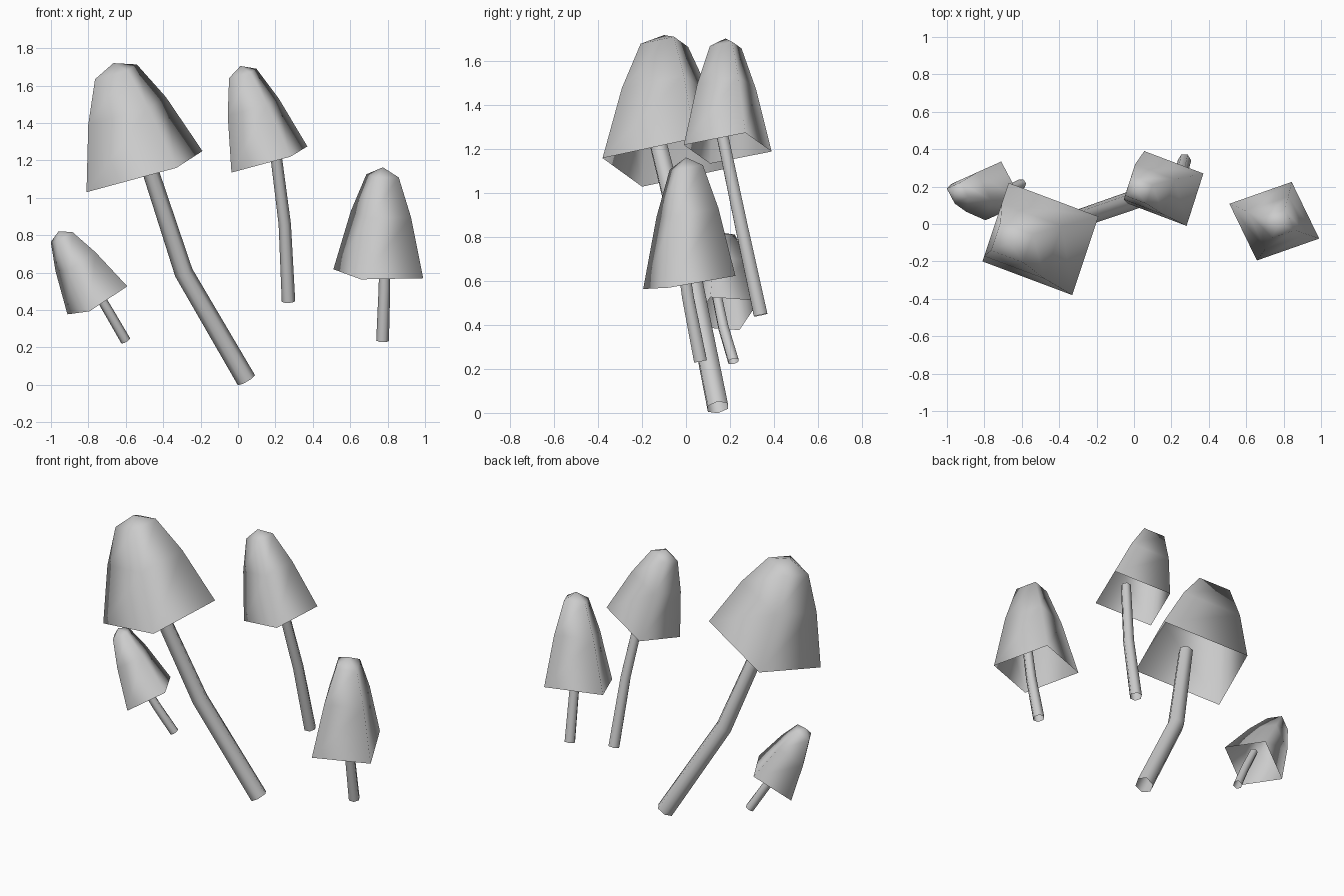
import bpy, bmesh, math
from mathutils import Vector

cube = bpy.data.objects.get("Cube")
if cube:
    bpy.data.objects.remove(cube, do_unlink=True)

grey = bpy.data.materials.new("plain_grey")
grey.use_nodes = True
colour = (0.6, 0.6, 0.6, 1)
grey.diffuse_color = colour
grey.node_tree.nodes["Principled BSDF"].inputs["Base Color"].default_value = colour


def finish(bm, name):
    mesh = bpy.data.meshes.new(name)
    bm.to_mesh(mesh)
    bm.free()
    mesh.materials.append(grey)
    mesh.shade_smooth()
    obj = bpy.data.objects.new(name, mesh)
    bpy.context.collection.objects.link(obj)


def bridge(bm, low, high):
    n = len(low)
    for i in range(n):
        j = (i + 1) % n
        bm.faces.new((low[i], low[j], high[j], high[i]))


def cap(name, centre, apex, corner_a, corner_b):
    """Open four-sided bell: shrinking rings along the axis, closed by a tip."""
    bm = bmesh.new()
    c, tip = Vector(centre), Vector(apex)
    a, b = Vector(corner_a), Vector(corner_b)
    if a.cross(b).dot(tip - c) < 0:
        b = -b
    previous = None
    for along, size in ((0, 1), (0.56, 0.67), (0.92, 0.36)):
        ring = [bm.verts.new(c.lerp(tip, along) + size * v) for v in (a, b, -a, -b)]
        if previous:
            bridge(bm, previous, ring)
        previous = ring
    top = bm.verts.new(tip)
    for i in range(4):
        bm.faces.new((previous[i], previous[(i + 1) % 4], top))
    finish(bm, name)


def stem(name, path, radii, sides=6):
    """Open tapered tube through three points."""
    bm = bmesh.new()
    pts = [Vector(p) for p in path]
    previous = None
    for i, (p, r) in enumerate(zip(pts, radii)):
        axis = (pts[min(i + 1, 2)] - pts[max(i - 1, 0)]).normalized()
        u = axis.cross(Vector((0, 1, 0))).normalized()
        v = axis.cross(u)
        angles = [math.tau * k / sides for k in range(sides)]
        ring = [bm.verts.new(p + r * (math.cos(t) * u + math.sin(t) * v)) for t in angles]
        if previous:
            bridge(bm, previous, ring)
        previous = ring
    finish(bm, name)


# Large mushroom
cap("large_cap", (-0.5, -0.08, 1.14), (-0.666, -0.10, 1.72),
    (-0.31, -0.12, -0.11), (0.17, -0.3, 0.02))
stem("large_stem", ((0.045, 0.145, 0.025), (-0.29, 0.03, 0.6), (-0.5, -0.13, 1.24)),
     (0.053, 0.05, 0.043))

# Tall mushroom
cap("tall_cap", (0.168, 0.19, 1.205), (0.013, 0.18, 1.705),
    (-0.203, -0.08, -0.07), (0.113, -0.2, 0.015))
stem("tall_stem", ((0.27, 0.34, 0.445), (0.25, 0.25, 0.86), (0.195, 0.16, 1.29)),
     (0.036, 0.033, 0.03))

# Short mushroom
cap("short_cap", (0.75, 0.015, 0.594), (0.775, 0, 1.163),
    (-0.24, 0.093, 0.024), (-0.093, -0.21, -0.03))
stem("short_stem", ((0.773, 0.066, 0.235), (0.783, 0.01, 0.52), (0.785, -0.02, 0.72)),
     (0.034, 0.031, 0.029))

# Small mushroom
cap("small_cap", (-0.752, 0.177, 0.452), (-0.96, 0.165, 0.82),
    (-0.16, 0.066, -0.075), (-0.042, -0.157, -0.059))
stem("small_stem", ((-0.6, 0.216, 0.235), (-0.69, 0.17, 0.39), (-0.79, 0.135, 0.56)),
     (0.027, 0.026, 0.024))
